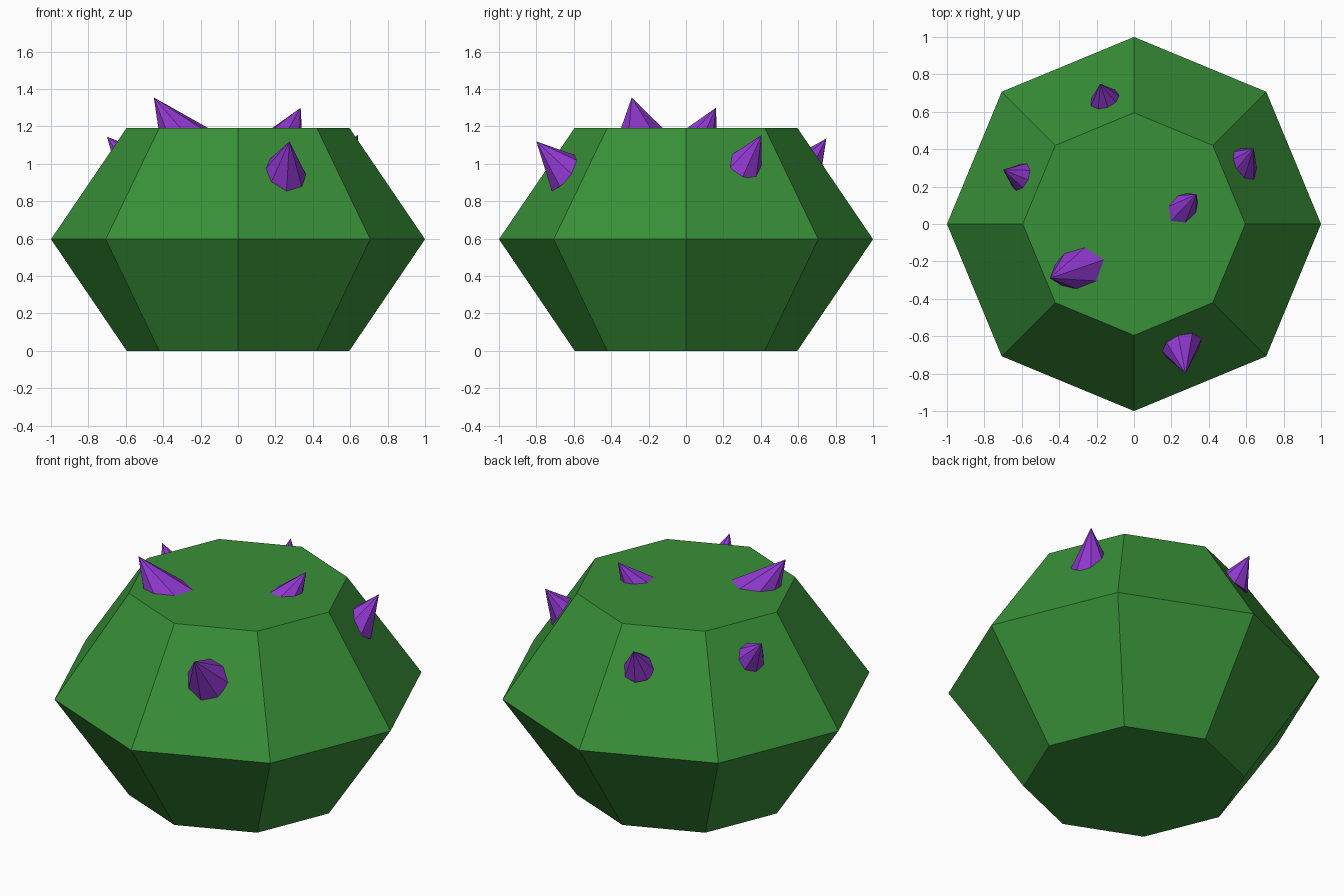
import bpy, bmesh
from math import cos, sin, tau
from mathutils import Vector

if "Cube" in bpy.data.objects:
    bpy.data.objects.remove(bpy.data.objects["Cube"])


def material(name, color):
    m = bpy.data.materials.new(name)
    m.diffuse_color = color
    m.use_nodes = True
    m.node_tree.nodes["Principled BSDF"].inputs["Base Color"].default_value = m.diffuse_color
    return m


def add_object(name, bm, mat):
    bmesh.ops.recalc_face_normals(bm, faces=bm.faces)
    me = bpy.data.meshes.new(name)
    bm.to_mesh(me)
    bm.free()
    me.materials.append(mat)
    ob = bpy.data.objects.new(name, me)
    bpy.context.collection.objects.link(ob)
    return ob


green = material("green", (0.04, 0.28, 0.04, 1))
purple = material("purple", (0.28, 0.04, 0.63, 1))

# Octagonal cactus body: three rings with flat caps
SIDES = 8
bm = bmesh.new()
rings = [[bm.verts.new((r * cos(tau * i / SIDES), r * sin(tau * i / SIDES), z))
          for i in range(SIDES)]
         for r, z in ((0.595, 0), (1, 0.597), (0.595, 1.193))]
for low, high in zip(rings, rings[1:]):
    for i in range(SIDES):
        j = (i + 1) % SIDES
        bm.faces.new((low[i], low[j], high[j], high[i]))
bm.faces.new(rings[0][::-1])
bm.faces.new(rings[-1])
add_object("body", bm, green)


# Spikes: (tip, point where the axis meets the body, full length)
spikes = [
    ((-0.45, -0.29, 1.355), (-0.339, -0.252, 1.19), 0.31),
    ((0.335, 0.16, 1.30), (0.281, 0.104, 1.19), 0.20),
    ((0.275, -0.80, 1.12), (0.247, -0.652, 0.965), 0.25),
    ((0.64, 0.405, 1.155), (0.576, 0.328, 1.019), 0.22),
    ((-0.18, 0.75, 1.135), (-0.152, 0.661, 1.005), 0.18),
    ((-0.70, 0.29, 1.145), (-0.60, 0.25, 1.03), 0.175),
]
for n, (tip, root, length) in enumerate(spikes, 1):
    tip = Vector(tip)
    axis = (tip - Vector(root)).normalized()
    bm = bmesh.new()
    bmesh.ops.create_cone(bm, cap_ends=True, segments=8, radius1=length * 0.5,
                          radius2=0, depth=length)
    bmesh.ops.remove_doubles(bm, verts=bm.verts, dist=1e-5)
    bmesh.ops.translate(bm, verts=bm.verts, vec=(0, 0, -length / 2))
    rot = axis.to_track_quat('Z', 'Y').to_matrix().to_4x4()
    rot.translation = tip
    bm.transform(rot)
    add_object(f"spike_{n}", bm, purple)
